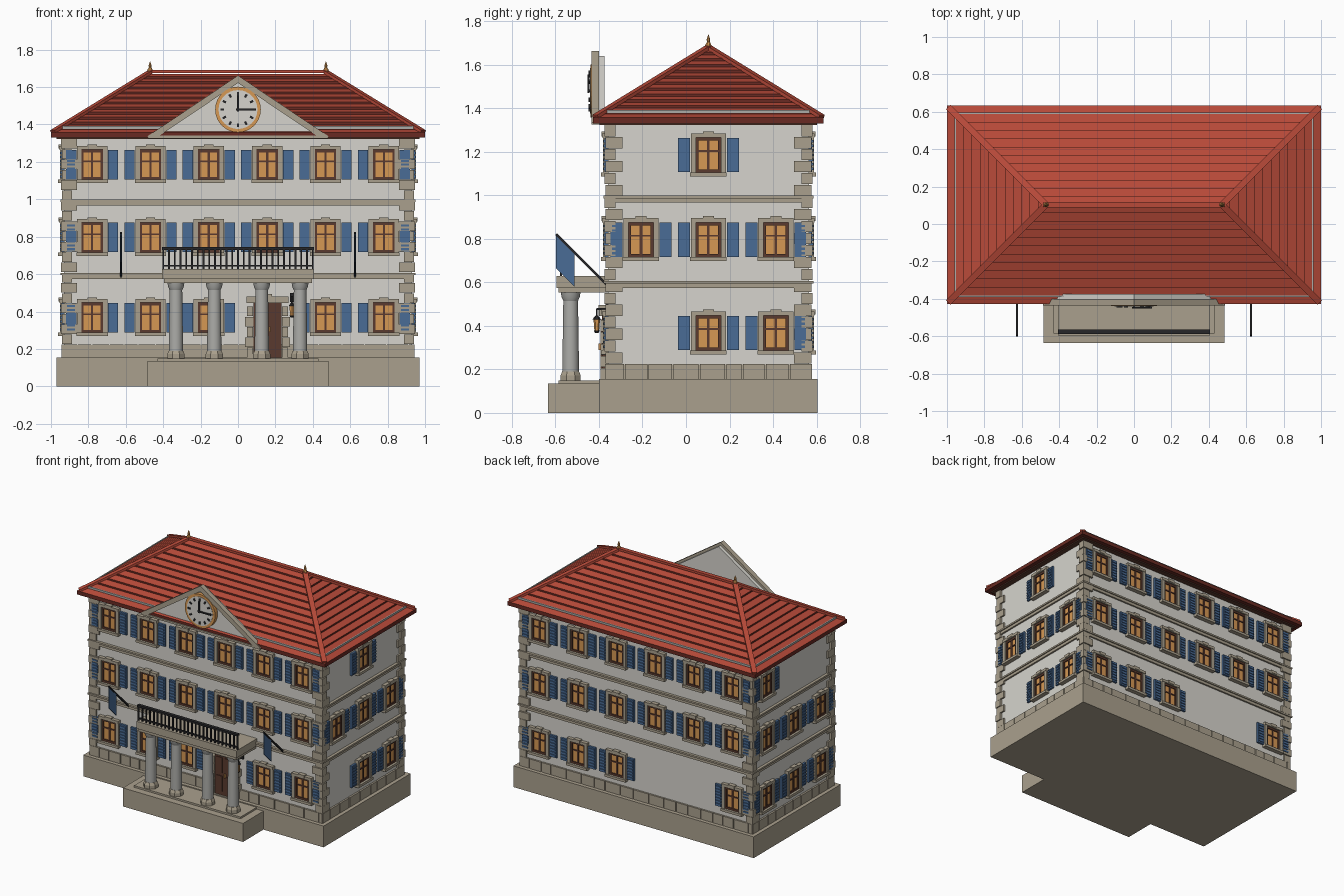
import bpy, bmesh, math, random
from mathutils import Matrix, Vector

random.seed(4)
if "Cube" in bpy.data.objects:
    bpy.data.objects.remove(bpy.data.objects["Cube"])


def material(name, r, g, b):
    lin = [(c / 255 / 12.92) if c < 11 else ((c / 255 + 0.055) / 1.055) ** 2.4 for c in (r, g, b)] + [1]
    m = bpy.data.materials.new(name)
    m.use_nodes = True
    m.diffuse_color = lin
    m.node_tree.nodes["Principled BSDF"].inputs["Base Color"].default_value = lin
    return m


WALL = material("plaster", 214, 212, 205)
STONE = material("sandstone", 170, 160, 141)
TILE = material("roof_tile", 184, 74, 57)
DARK_TILE = material("dark_tile", 104, 42, 34)
BLUE = material("shutter_blue", 74, 108, 150)
AMBER = material("warm_glass", 214, 152, 84)
WOOD = material("dark_wood", 90, 58, 46)
IRON = material("iron", 38, 38, 40)
GREY = material("column_grey", 172, 172, 168)

CY = 0.103                  # centre of the house in depth
HX, HY = 0.93, 0.462        # half size of the walls
T = Matrix.Translation
IDENT = Matrix()


def finish(name, bm, *mats):
    bmesh.ops.recalc_face_normals(bm, faces=bm.faces)
    me = bpy.data.meshes.new(name)
    bm.to_mesh(me)
    bm.free()
    for m in mats:
        me.materials.append(m)
    ob = bpy.data.objects.new(name, me)
    bpy.context.collection.objects.link(ob)
    return ob


def boxes(name, mat, parts, places=(IDENT,)):
    """One object of boxes (centre, size), repeated at each placement."""
    bm = bmesh.new()
    for M in places:
        for c, s in parts:
            bmesh.ops.create_cube(bm, size=1, matrix=M @ T(c) @ Matrix.Diagonal((*s, 1)))
    return finish(name, bm, mat)


def span(x0, x1, y0, y1, z0, z1):
    return ((x0 + x1) / 2, (y0 + y1) / 2, (z0 + z1) / 2), (x1 - x0, y1 - y0, z1 - z0)


def ring_box(hx, hy, z0, z1):
    return span(-hx, hx, CY - hy, CY + hy, z0, z1)


def beams(name, mat, pairs, w, h):
    bm = bmesh.new()
    for p, q in pairs:
        p, q = Vector(p), Vector(q)
        rot = (q - p).to_track_quat('Y', 'Z').to_matrix().to_4x4()
        bmesh.ops.create_cube(bm, size=1, matrix=T((p + q) / 2) @ rot @ Matrix.Diagonal((w, (q - p).length, h, 1)))
    return finish(name, bm, mat)


def lathe(name, mat, profile, seg, spots, smooth=False):
    bm = bmesh.new()
    for x, y in spots:
        rings = [[bm.verts.new((x + r * math.cos(a), y + r * math.sin(a), z))
                  for a in (2 * math.pi * (i + 0.5) / seg for i in range(seg))] for r, z in profile]
        for a, b in zip(rings, rings[1:]):
            for i in range(seg):
                j = (i + 1) % seg
                bm.faces.new((a[i], a[j], b[j], b[i]))
        bm.faces.new(rings[0])
        bm.faces.new(rings[-1])
    ob = finish(name, bm, mat)
    if smooth:
        bpy.ops.object.select_all(action='DESELECT')
        ob.select_set(True)
        bpy.context.view_layer.objects.active = ob
        bpy.ops.object.shade_smooth_by_angle(angle=math.radians(35))
    return ob


def prism(name, mat, outline, axis, a, b):
    """Extrude a 2D outline along x or y from a to b."""
    bm = bmesh.new()
    put = (lambda u, v, d: (d, u, v)) if axis == 'x' else (lambda u, v, d: (u, d, v))
    face = bm.faces.new([bm.verts.new(put(u, v, a)) for u, v in outline])
    new = bmesh.ops.extrude_face_region(bm, geom=[face])["geom"]
    move = Vector(put(0, 0, b - a))
    bmesh.ops.translate(bm, vec=move, verts=[g for g in new if isinstance(g, bmesh.types.BMVert)])
    return finish(name, bm, mat)


def on_wall(side, u, z):
    """Placement on a wall: 0 front, 1 right hand, 2 back, 3 left hand."""
    return T((0, CY, z)) @ Matrix.Rotation(side * math.pi / 2, 4, 'Z') @ T((u, -(HX if side % 2 else HY), 0))


# Plinth, steps, walls and string courses
boxes("base", STONE, [ring_box(0.97, 0.502, 0, 0.155)])
boxes("porch_steps", STONE, [span(-0.485, 0.485, -0.635, -0.39, 0, 0.135),
                             span(-0.43, 0.43, -0.585, -0.39, 0.135, 0.148)])
boxes("walls", WALL, [ring_box(HX, HY, 0.15, 1.335)])
boxes("plinth_core", STONE, [ring_box(HX + 0.006, HY + 0.006, 0.15, 0.222)])
boxes("string_courses", STONE, [ring_box(HX + o, HY + o, z + a, z + b) for z in (0.575, 0.966)
                                for o, a, b in ((0.012, 0, 0.02), (0.02, 0.02, 0.032))])
boxes("eave_cornice", WOOD, [ring_box(0.97, 0.5, 1.322, 1.335)])

# Plinth blocks with narrow joints
plinth = bmesh.new()
for side in range(4):
    end = HX if side % 2 == 0 else HY
    u = -end - 0.012
    while u < end:
        w = min(random.uniform(0.07, 0.13), end + 0.012 - u)
        if w > 0.02:
            bmesh.ops.create_cube(plinth, size=1, matrix=on_wall(side, u + w / 2, 0.19)
                                  @ Matrix.Diagonal((w - 0.006, 0.026, 0.07, 1)))
        u += w
finish("plinth_blocks", plinth, STONE)

# Corner quoins, alternating long and short
quoins = []
step = 1.1 / 20
for k in range(20):
    lx, ly = (0.085, 0.05) if k % 2 else (0.055, 0.08)
    out = 0.016 if k % 2 else 0.012
    z = 0.224 + (k + 0.5) * step
    for sx in (-1, 1):
        for sy in (-1, 1):
            quoins.append(((sx * (HX + out - lx / 2), CY + sy * (HY + out - ly / 2), z), (lx, ly, step - 0.004)))
boxes("quoins", STONE, quoins)

# Windows: columns per wall and floor
cols = [-0.78, -0.468, -0.156, 0.156, 0.468, 0.78]
sides = [-0.31, 0, 0.31]
LOW, MID, TOP = 0.367, 0.796, 1.185
layout = [(0, LOW, cols[:3] + cols[4:]), (0, MID, cols), (0, TOP, cols),
          (1, LOW, sides[1:]), (1, MID, sides), (1, TOP, sides[1:2]),
          (2, LOW, cols[:3] + cols[5:]), (2, MID, cols), (2, TOP, cols),
          (3, LOW, sides), (3, MID, sides), (3, TOP, sides[:1])]
layout[6] = (2, LOW, [-c for c in cols if c > 0] + [0.78])
spots = [on_wall(s, u, z) for s, z, us in layout for u in us]

boxes("window_glass", AMBER, [((0, -0.002, 0), (0.116, 0.01, 0.158))], spots)
boxes("window_frames", WOOD, [((s * 0.052, -0.007, 0), (0.014, 0.016, 0.158)) for s in (-1, 1)]
      + [((0, -0.007, s * 0.073), (0.116, 0.016, 0.014)) for s in (-1, 1)]
      + [((0, -0.006, 0), (0.012, 0.014, 0.15)), ((0, -0.006, 0.018), (0.1, 0.014, 0.009))], spots)
boxes("window_surrounds", STONE, [((s * 0.069, -0.01, 0), (0.024, 0.026, 0.16)) for s in (-1, 1)]
      + [((0, -0.011, 0.09), (0.162, 0.03, 0.02)), ((0, -0.014, -0.089), (0.168, 0.036, 0.018)),
         ((0, -0.012, 0.097), (0.05, 0.034, 0.022))], spots)
shutter = []
for s in (-1, 1):
    x = s * 0.112
    shutter.append(((x, -0.007, 0), (0.055, 0.016, 0.158)))
    shutter += [((x, -0.016, -0.063 + i * 0.021), (0.043, 0.01, 0.011)) for i in range(7)]
boxes("shutters", BLUE, shutter, spots)

# Entrance door with blocked surround
door = [on_wall(0, 0.158, 0)]
boxes("door_leaf", WOOD, [((0, -0.012, 0.3), (0.15, 0.03, 0.3))]
      + [((s * 0.036, -0.029, z), (0.05, 0.008, h)) for s in (-1, 1) for z, h in ((0.24, 0.11), (0.375, 0.11))], door)
boxes("door_surround", STONE, [((s * (0.093 + 0.005 * (k % 2)), -0.015, 0.181 + k * 0.055),
                                (0.032 + 0.012 * (k % 2), 0.04, 0.052)) for s in (-1, 1) for k in range(5)]
      + [((0, -0.016, 0.463), (0.226, 0.044, 0.036)), ((0, -0.018, 0.47), (0.045, 0.05, 0.05))], door)
boxes("door_handle", AMBER, [((0.012, -0.036, 0.305), (0.008, 0.014, 0.03))], door)

# Porch columns, balcony and railing
feet = [(x, -0.53) for x in (-0.332, -0.127, 0.127, 0.332)]
lathe("column_bases", STONE, [(0.05, 0.146), (0.05, 0.172), (0.042, 0.19)], 8, feet)
lathe("columns", GREY, [(0.038, 0.186), (0.038, 0.25), (0.034, 0.52)], 24, feet, True)
lathe("column_capitals", GREY, [(0.034, 0.515), (0.042, 0.532), (0.046, 0.556)], 24, feet, True)
boxes("balcony_slab", STONE, [span(-0.405, 0.405, -0.595, -0.35, 0.575, 0.628),
                              span(-0.395, 0.395, -0.585, -0.35, 0.553, 0.575)])
RY = -0.575
boxes("balcony_railing", IRON, [span(-0.405, 0.405, RY - 0.012, RY + 0.012, 0.73, 0.744),
                                span(-0.4, 0.4, RY - 0.005, RY + 0.005, 0.642, 0.65)]
      + [((-0.4 + i * 0.8 / 26, RY, 0.683), (0.009, 0.009, 0.11)) for i in range(27)])

# Flags on slanting poles
beams("flag_poles", IRON, [((x, -0.355, 0.58), (x, -0.597, 0.822)) for x in (-0.625, 0.625)], 0.011, 0.011)
for side, x in (("right", -0.625), ("left", 0.625)):
    prism(side + "_flag", BLUE, [(-0.597, 0.815), (-0.513, 0.731), (-0.513, 0.58), (-0.597, 0.665)], 'x', x - 0.003, x + 0.003)

# Lantern beside the door
LX, LY = 0.288, -0.41
boxes("lantern_bracket", IRON, [span(LX - 0.005, LX + 0.005, LY, -0.35, 0.472, 0.482),
                                span(LX - 0.004, LX + 0.004, LY - 0.004, LY + 0.004, 0.44, 0.48),
                                span(LX - 0.01, LX + 0.01, -0.37, -0.355, 0.45, 0.5)])
lathe("lantern_glass", AMBER, [(0.011, 0.378), (0.015, 0.43)], 6, [(LX, LY)])
lathe("lantern_cap", IRON, [(0.02, 0.43), (0.005, 0.448)], 6, [(LX, LY)])
lathe("lantern_foot", IRON, [(0.008, 0.368), (0.014, 0.378)], 6, [(LX, LY)])

# Hipped roof in stepped tile courses
EY, RISE, N, EAVE, RIDGE = 0.53, 0.012, 12, 1.358, 1.683
path = [(0.0, 1.33)]
for k in range(N):
    d, z = EY * k / N, EAVE + (RIDGE - EAVE) * k / N
    path += [(d, z), (EY * (k + 1) / N - (0.002 if k == N - 1 else 0), z + (RIDGE - EAVE) / N - RISE)]
bm = bmesh.new()
rings = [[bm.verts.new((sx * (1 - d), CY + sy * (EY - d), z)) for sx, sy in ((-1, -1), (1, -1), (1, 1), (-1, 1))]
         for d, z in path]
for n, (a, b) in enumerate(zip(rings, rings[1:])):
    for i in range(4):
        j = (i + 1) % 4
        bm.faces.new((a[i], a[j], b[j], b[i])).material_index = 1 if n % 2 == 0 else 0
bm.faces.new(rings[0]).material_index = 1
bm.faces.new(rings[-1])
finish("roof", bm, TILE, DARK_TILE)
ends = [(-0.47, CY, RIDGE), (0.47, CY, RIDGE)]
beams("hip_caps", TILE, [((s * 0.99, CY + t * 0.52, EAVE + 0.004), (s * 0.47, CY, RIDGE - 0.002))
                         for s in (-1, 1) for t in (-1, 1)], 0.034, 0.016)
beams("ridge_cap", TILE, [ends], 0.03, 0.016)
lathe("roof_finials", AMBER, [(0.014, 1.68), (0.014, 1.695), (0.007, 1.705), (0.009, 1.715), (0.001, 1.738)], 8,
      [(e[0], CY) for e in ends])

# Snow rails just above the eaves
boxes("snow_rails", GREY, [((0, CY + s * 0.488, 1.384), (1.88, 0.008, 0.014)) for s in (-1, 1)]
      + [((s * 0.957, CY, 1.384), (0.008, 0.93, 0.014)) for s in (-1, 1)])

# Pediment: panel, raking cornice and sill
prism("pediment_panel", WALL, [(-0.46, 1.335), (0.46, 1.335), (0, 1.64)], 'y', -0.41, -0.375)
for s, side in ((-1, "right"), (1, "left")):
    prism(side + "_rake", STONE, [(s * 0.487, 1.335), (0, 1.662), (0, 1.622), (s * 0.428, 1.335)], 'y', -0.435, -0.4)
boxes("pediment_sill", STONE, [span(-0.48, 0.48, -0.435, -0.375, 1.326, 1.34)])

# Clock with rim, dial, hour marks and hands
CZ = 1.48
dial = T((0, 0, CZ)) @ Matrix.Rotation(math.pi / 2, 4, 'X')
for name, mat, r, y, depth in (("clock_rim", AMBER, 0.122, -0.422, 0.034), ("clock_dial", WALL, 0.104, -0.425, 0.034)):
    bm = bmesh.new()
    bmesh.ops.create_cone(bm, cap_ends=True, segments=32, radius1=r, radius2=r, depth=depth, matrix=T((0, y, 0)) @ dial)
    finish(name, bm, mat)
marks = [T((0, -0.444, CZ)) @ Matrix.Rotation(k * math.pi / 6, 4, 'Y') for k in range(12)]
boxes("hour_marks", IRON, [((0, 0, 0.084), (0.012, 0.006, 0.02))], marks)
boxes("clock_hands", IRON, [span(-0.005, 0.005, -0.452, -0.444, CZ - 0.01, CZ + 0.075),
                            span(-0.01, 0.095, -0.452, -0.444, CZ - 0.005, CZ + 0.005)])
